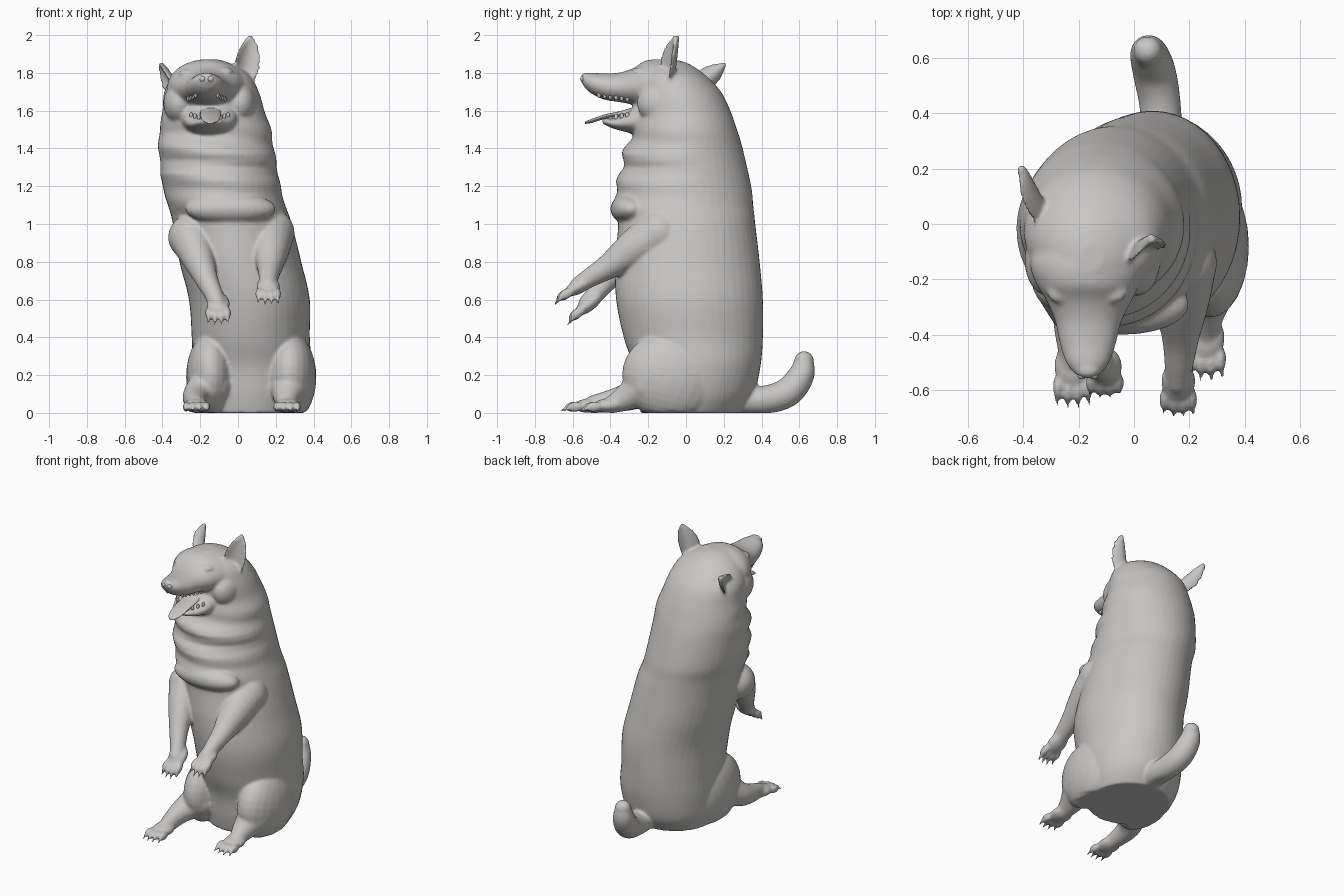
import bpy, bmesh
from math import sin, cos, pi, exp
from mathutils import Vector, Matrix

if "Cube" in bpy.data.objects:
    bpy.data.objects.remove(bpy.data.objects["Cube"])

COLOUR = (0.58, 0.57, 0.555, 1)
grey = bpy.data.materials.new("warm grey clay")
grey.use_nodes = True
grey.diffuse_color = COLOUR
grey.node_tree.nodes["Principled BSDF"].inputs["Base Color"].default_value = COLOUR


def spline(rows, steps=6):
    """Catmull-Rom samples through rows of numbers."""
    rows = [Vector(r) for r in rows]
    out = []
    for i in range(len(rows) - 1):
        a, b, c, d = rows[max(i - 1, 0)], rows[i], rows[i + 1], rows[min(i + 2, len(rows) - 1)]
        for s in range(steps):
            t = s / steps
            out.append(b + (c - a) * (t / 2) + (a * 2 - b * 5 + c * 4 - d) * (t * t / 2)
                       + (b * 3 - a - c * 3 + d) * (t ** 3 / 2))
    return out + [rows[-1]]


def skin_rings(bm, rings):
    rings = [[bm.verts.new(p) for p in ring] for ring in rings]
    n = len(rings[0])
    for r, s in zip(rings, rings[1:]):
        for i in range(n):
            bm.faces.new((r[i], r[(i + 1) % n], s[(i + 1) % n], s[i]))
    bm.faces.new(rings[0])
    bm.faces.new(rings[-1])


def loft(bm, axis, rows, ripple=0.0, n=48):
    """Ellipses along z or y; a row holds position, x range, other range."""
    rings = []
    for p, x0, x1, o0, o1 in spline(rows):
        ring = []
        for i in range(n):
            a = 2 * pi * i / n
            # loose skin folds on the chest and neck
            fold = 1 + ripple * sin(p * 42 + 1.2 * cos(a)) * max(0, 0.35 - sin(a)) * exp(-((p - 1.35) / 0.2) ** 2)
            x = (x0 + x1) / 2 + (x1 - x0) / 2 * cos(a) * fold
            o = (o0 + o1) / 2 + (o1 - o0) / 2 * sin(a) * fold
            ring.append((x, o, p) if axis == "z" else (x, p, o))
        rings.append(ring)
    skin_rings(bm, rings)


def blob(bm, centre, size, turn=0.0):
    m = Matrix.Translation(centre) @ Matrix.Rotation(turn, 4, "X") @ Matrix.Diagonal((*size, 1))
    bmesh.ops.create_uvsphere(bm, u_segments=24, v_segments=16, radius=1, matrix=m)


def tube(bm, path, n=20):
    """Round limb through points (x, y, z, radius) with ball ends."""
    pts = spline(path)
    rings = []
    for i, p in enumerate(pts):
        t = (pts[min(i + 1, len(pts) - 1)] - pts[max(i - 1, 0)]).to_3d().normalized()
        u = t.cross(Vector((1, 0, 0))).normalized()
        v = t.cross(u)
        rings.append([p.to_3d() + (u * cos(2 * pi * k / n) + v * sin(2 * pi * k / n)) * p[3] for k in range(n)])
    skin_rings(bm, rings)
    for p in (path[0], path[-1]):
        blob(bm, p[:3], (p[3],) * 3)


def paw(bm, x, y, z, pitch, width=0.062):
    """Pad with four toes and claws, pointing to -y and tilted by pitch."""
    rot = Matrix.Rotation(pitch, 3, "X")
    at = lambda dx, dy, dz: Vector((x, y, z)) + rot @ Vector((dx, dy, dz))
    blob(bm, at(0, 0.02, 0), (width, 0.085, 0.038), pitch)
    for k in (-1.5, -0.5, 0.5, 1.5):
        reach = 0.075 - 0.012 * abs(k)
        blob(bm, at(k * width * 0.53, -reach, -0.003), (0.019, 0.045, 0.027), pitch)
        tip = at(k * width * 0.55, -reach - 0.04, -0.01)
        end = at(k * width * 0.58, -reach - 0.068, -0.022)
        tube(bm, [(*tip, 0.011), (*end, 0.006)], 8)


def ear(bm, base, tip, side, width, cup):
    """Cupped leaf shape from base to tip."""
    base, along = Vector(base), Vector(tip) - Vector(base)
    side = Vector(side).normalized()
    front = side.cross(along).normalized()
    rings = []
    for j in range(15):
        v = j / 14
        w = width * max(0.06, (1 - v ** 3) ** 0.7) * (0.8 + 0.6 * v * (1 - v))
        rings.append([base + along * v + side * w * cos(a)
                      + front * (cup * w / width * cos(a) ** 2 + 0.017 * sin(a))
                      for a in (2 * pi * k / 28 for k in range(28))])
    skin_rings(bm, rings)


def finish(bm, name, remesh=0.0):
    bmesh.ops.recalc_face_normals(bm, faces=bm.faces)
    for v in bm.verts:
        v.co.z = max(v.co.z, 0.0)
    mesh = bpy.data.meshes.new(name)
    for f in bm.faces:
        f.smooth = True
    bm.to_mesh(mesh)
    bm.free()
    mesh.materials.append(grey)
    ob = bpy.data.objects.new(name, mesh)
    bpy.context.collection.objects.link(ob)
    if remesh:
        m = ob.modifiers.new("fuse", "REMESH")
        m.mode, m.voxel_size, m.use_smooth_shade = "VOXEL", remesh, True
        m = ob.modifiers.new("soften", "SMOOTH")
        m.factor, m.iterations = 0.5, 5
    return ob


# Torso and neck, leaning towards the right shoulder
body = bmesh.new()
loft(body, "z", [
    (0.00, -0.20, 0.33, -0.24, 0.29), (0.10, -0.23, 0.37, -0.26, 0.36),
    (0.25, -0.24, 0.39, -0.28, 0.395), (0.40, -0.245, 0.38, -0.33, 0.407),
    (0.60, -0.26, 0.38, -0.37, 0.407), (0.80, -0.31, 0.335, -0.375, 0.39),
    (1.00, -0.345, 0.285, -0.36, 0.367), (1.10, -0.37, 0.25, -0.385, 0.356),
    (1.20, -0.40, 0.225, -0.365, 0.345), (1.40, -0.42, 0.19, -0.32, 0.30),
    (1.50, -0.415, 0.175, -0.275, 0.27), (1.60, -0.40, 0.14, -0.27, 0.235),
    (1.70, -0.39, 0.11, -0.27, 0.185), (1.79, -0.34, 0.06, -0.25, 0.10),
    (1.85, -0.26, -0.04, -0.22, 0.01), (1.872, -0.19, -0.11, -0.17, -0.07)], 0.04)

# Upper head and muzzle
loft(body, "y", [
    (-0.08, -0.36, 0.04, 1.56, 1.86), (-0.15, -0.375, 0.05, 1.57, 1.872), (-0.22, -0.35, 0.02, 1.60, 1.862),
    (-0.28, -0.315, -0.01, 1.63, 1.825), (-0.35, -0.285, -0.045, 1.645, 1.802),
    (-0.43, -0.268, -0.065, 1.658, 1.797), (-0.50, -0.245, -0.09, 1.69, 1.80),
    (-0.54, -0.215, -0.12, 1.725, 1.79)])
blob(body, (-0.167, -0.53, 1.768), (0.046, 0.028, 0.034))

# Lower jaw
loft(body, "y", [
    (-0.15, -0.32, 0.02, 1.45, 1.66), (-0.25, -0.295, -0.005, 1.465, 1.645),
    (-0.31, -0.275, -0.025, 1.485, 1.595), (-0.37, -0.245, -0.055, 1.50, 1.565),
    (-0.42, -0.215, -0.085, 1.52, 1.56), (-0.445, -0.18, -0.12, 1.535, 1.555)])

# Brows, eyelids and cheeks
for x, z in ((-0.265, 1.775), (-0.075, 1.785)):
    blob(body, (x, -0.245, z + 0.022), (0.05, 0.042, 0.022))
    blob(body, (x, -0.255, z - 0.024), (0.042, 0.035, 0.014))
for x in (-0.31, 0.01):
    blob(body, (x, -0.13, 1.64), (0.085, 0.13, 0.11))

# Ears
ear(body, (0.015, -0.08, 1.76), (0.065, -0.05, 2.0), (0.92, 0.38, -0.1), 0.082, 0.05)
ear(body, (-0.32, 0.04, 1.715), (-0.41, 0.21, 1.85), (0.0, -0.6, 0.75), 0.07, 0.045)

# Front legs
tube(body, [(0.17, -0.14, 0.95, 0.13), (0.17, -0.27, 0.87, 0.105), (0.168, -0.41, 0.775, 0.068),
            (0.162, -0.51, 0.715, 0.052), (0.16, -0.57, 0.675, 0.045)])
paw(body, 0.16, -0.585, 0.66, 0.5)
tube(body, [(-0.25, -0.20, 0.93, 0.12), (-0.215, -0.31, 0.83, 0.09), (-0.17, -0.41, 0.715, 0.063),
            (-0.13, -0.48, 0.63, 0.05), (-0.11, -0.525, 0.58, 0.045)])
paw(body, -0.105, -0.53, 0.565, 0.65)
blob(body, (-0.04, -0.29, 1.08), (0.24, 0.11, 0.085))

# Hind legs
for thigh_x, foot_x, foot_y, wide in ((0.275, 0.26, -0.43, 0.14), (-0.145, -0.22, -0.53, 0.13)):
    blob(body, (thigh_x, -0.08, 0.19), (wide, 0.26, 0.235), -0.25)
    tube(body, [(thigh_x, -0.2, 0.15, 0.115), (foot_x, -0.31, 0.085, 0.075), (foot_x, foot_y + 0.04, 0.045, 0.048)])
    paw(body, foot_x, foot_y, 0.038, 0.05, 0.068)

# Tail
tube(body, [(0.10, 0.26, 0.07, 0.075), (0.095, 0.42, 0.07, 0.075), (0.075, 0.54, 0.11, 0.078),
            (0.055, 0.61, 0.20, 0.07), (0.05, 0.625, 0.275, 0.052)])
finish(body, "dog_body", 0.0095)

# Eyes
for name, x, z in (("right_eye", -0.265, 1.775), ("left_eye", -0.075, 1.785)):
    bm = bmesh.new()
    blob(bm, (x, -0.265, z), (0.03, 0.026, 0.024))
    finish(bm, name)

# Nostril rims
bm = bmesh.new()
for x in (-0.188, -0.146):
    blob(bm, (x, -0.548, 1.768), (0.016, 0.012, 0.015))
finish(bm, "nostril_rims")

# Tongue
bm = bmesh.new()
loft(bm, "y", [
    (-0.24, -0.20, -0.09, 1.58, 1.63), (-0.34, -0.20, -0.09, 1.572, 1.60), (-0.43, -0.198, -0.092, 1.556, 1.58),
    (-0.50, -0.185, -0.105, 1.535, 1.556), (-0.535, -0.16, -0.13, 1.53, 1.542)], n=24)
finish(bm, "tongue")

# Teeth along both jaws
bm = bmesh.new()
for side in (-1, 1):
    for k in range(6):
        y, spread = -0.31 - 0.03 * k, 0.098 - 0.008 * k
        blob(bm, (-0.166 + side * spread, y, 1.667 + 0.004 * k), (0.009, 0.011, 0.02))
        if k < 4:
            blob(bm, (-0.15 + side * (spread - 0.012 * k), y, 1.575 - 0.006 * k), (0.009, 0.011, 0.018))
finish(bm, "teeth")
